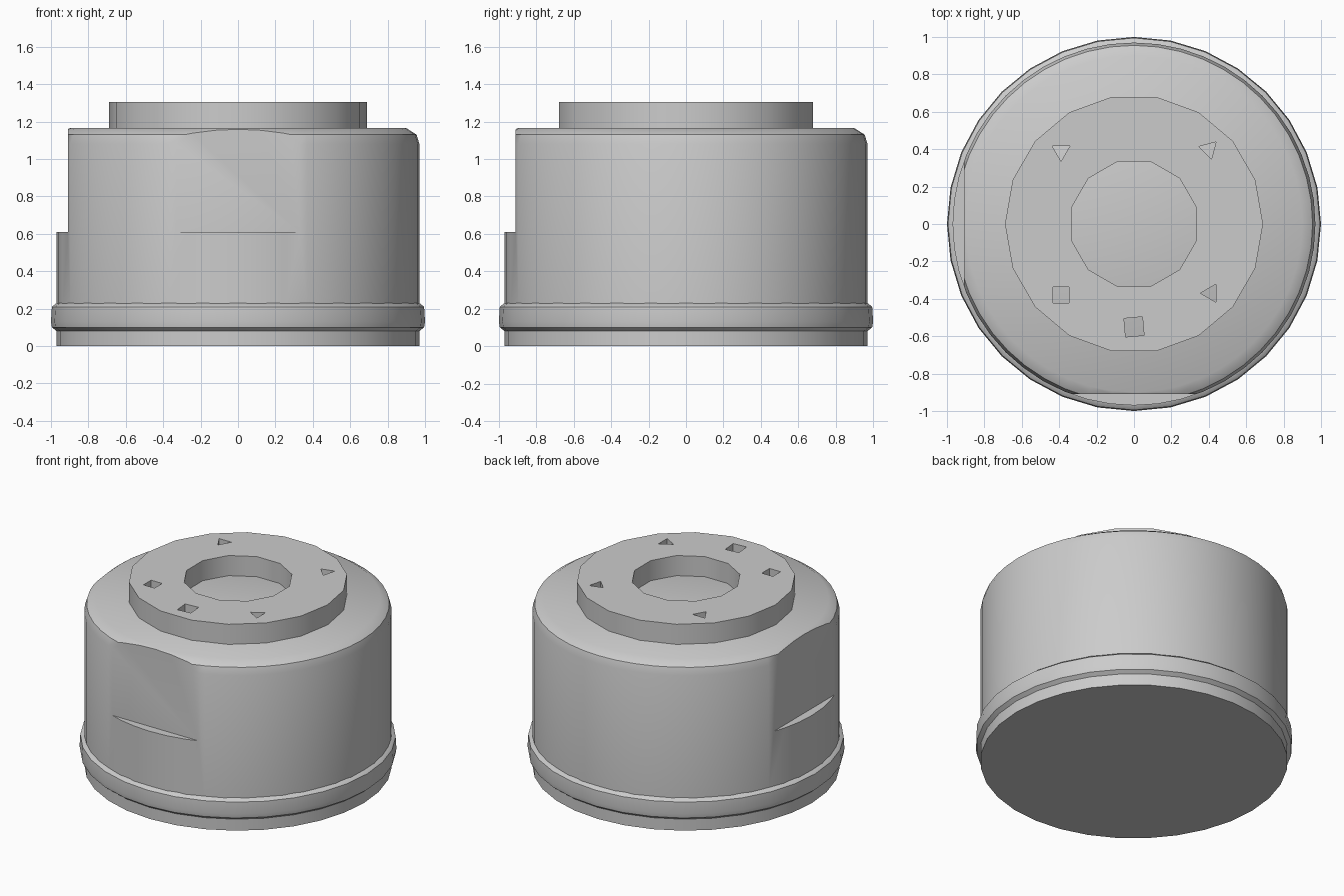
import bpy, bmesh, math

cube = bpy.data.objects.get("Cube")
if cube:
    bpy.data.objects.remove(cube, do_unlink=True)

# One grey finish for the whole part
grey = bpy.data.materials.new("plain_grey")
grey.use_nodes = True
colour = (0.6, 0.6, 0.6, 1)
grey.diffuse_color = colour
grey.node_tree.nodes["Principled BSDF"].inputs["Base Color"].default_value = colour


def add_object(name, bm):
    mesh = bpy.data.meshes.new(name)
    bmesh.ops.recalc_face_normals(bm, faces=bm.faces)
    bm.to_mesh(mesh)
    bm.free()
    mesh.materials.append(grey)
    obj = bpy.data.objects.new(name, mesh)
    bpy.context.collection.objects.link(obj)
    return obj


def turned(name, profile, sides):
    """Solid of revolution from (radius, height) points, capped at both ends."""
    bm = bmesh.new()
    rings = []
    for r, z in profile:
        angles = [2 * math.pi * i / sides for i in range(sides)]
        rings.append([bm.verts.new((r * math.cos(a), r * math.sin(a), z)) for a in angles])
    for low, high in zip(rings, rings[1:]):
        for i in range(sides):
            j = (i + 1) % sides
            bm.faces.new((low[i], low[j], high[j], high[i]))
    bm.faces.new(rings[0][::-1])
    bm.faces.new(rings[-1])
    return add_object(name, bm)


def prism(name, outline, z0, z1):
    """Upright prism used as a cutter."""
    bm = bmesh.new()
    base = bm.faces.new([bm.verts.new((x, y, z0)) for x, y in outline])
    top = bmesh.ops.extrude_face_region(bm, geom=[base])["geom"]
    for v in top:
        if isinstance(v, bmesh.types.BMVert):
            v.co.z = z1
    return add_object(name, bm)


def cut(obj, cutter):
    cutter.hide_render = True
    mod = obj.modifiers.new("cut", "BOOLEAN")
    mod.operation = "DIFFERENCE"
    mod.solver = "EXACT"
    mod.object = cutter
    bpy.context.view_layer.objects.active = obj
    bpy.ops.object.modifier_apply(modifier=mod.name)
    bpy.data.objects.remove(cutter, do_unlink=True)


def polygon(x, y, r, sides, turn):
    angles = [math.radians(turn) + 2 * math.pi * i / sides for i in range(sides)]
    return [(x + r * math.cos(a), y + r * math.sin(a)) for a in angles]


# Base with a raised band
base = turned("base_band", [(0.97, 0), (0.97, 0.08), (0.995, 0.1), (1, 0.13),
                            (0.995, 0.21), (0.97, 0.23)], 32)

# Main drum with a rounded shoulder
body = turned("main_drum", [(0.97, 0.2), (0.97, 1.08), (0.955, 1.13), (0.9, 1.165)], 48)

# Two flats milled down to a ledge
cut(body, prism("front_flat_cutter", [(-2, -2), (2, -2), (2, -0.91), (-2, -0.91)], 0.61, 2))
cut(body, prism("side_flat_cutter", [(-2, -2), (-0.91, -2), (-0.91, 2), (-2, 2)], 0.61, 2))

# Raised collar with its bore and five small holes
collar = turned("collar", [(0.69, 1.16), (0.69, 1.305)], 18)
cut(collar, prism("bore_cutter", polygon(0, 0, 0.345, 12, 15), 1.1, 1.4))
holes = [(-0.39, 0.39, 0.055, 3, 30), (0.4, 0.4, 0.055, 3, 45), (-0.39, -0.38, 0.06, 4, 45),
         (0.41, -0.37, 0.055, 3, 60), (0, -0.55, 0.07, 4, 50)]
for x, y, r, sides, turn in holes:
    cut(collar, prism("hole_cutter", polygon(x, y, r, sides, turn), 1.1, 1.4))

# Smooth the round sides, keep the corners sharp
for obj in (base, body, collar):
    bpy.ops.object.select_all(action="DESELECT")
    obj.select_set(True)
    bpy.context.view_layer.objects.active = obj
    bpy.ops.object.shade_smooth_by_angle(angle=math.radians(40))
